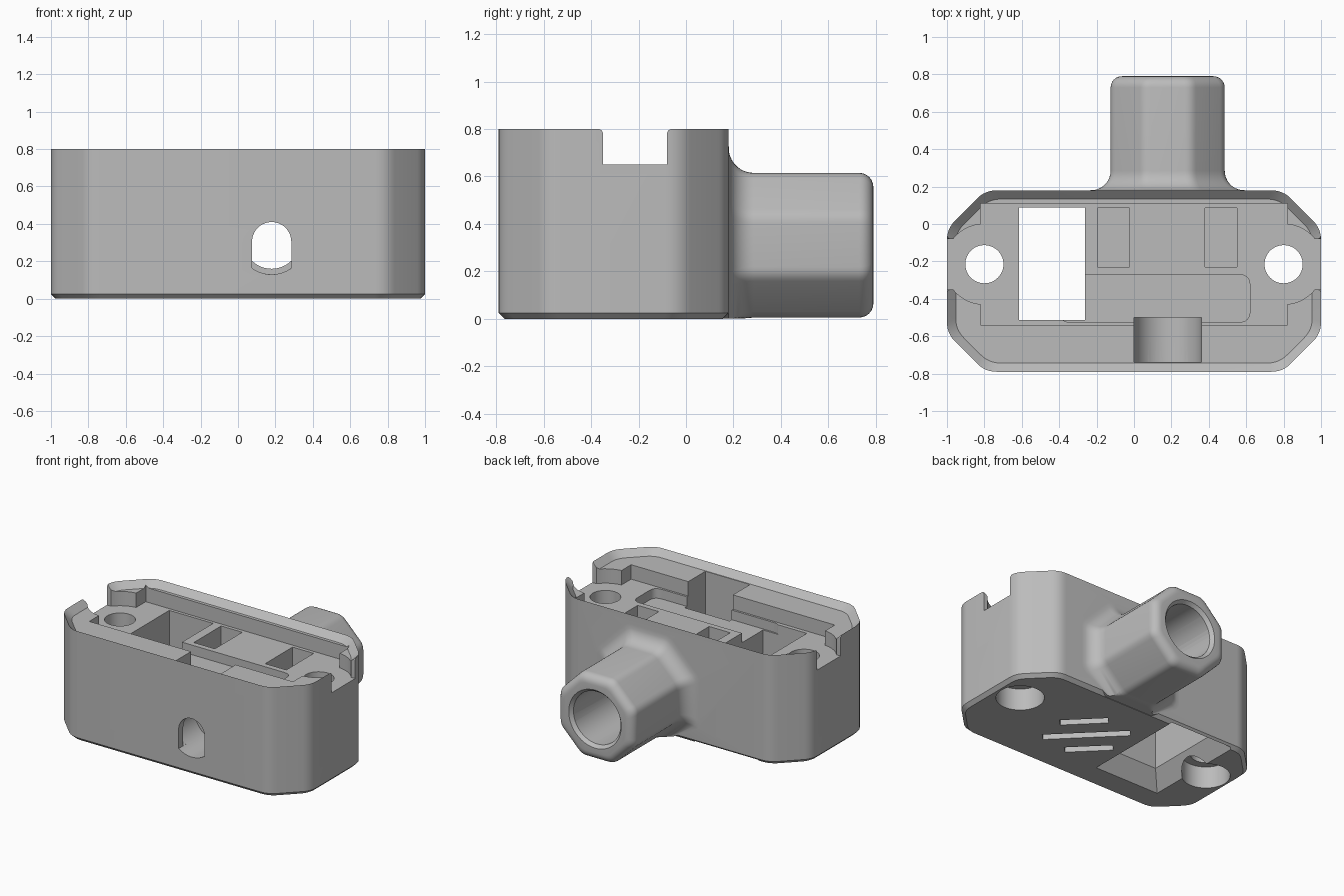
import bpy, bmesh, math
from mathutils import Vector

if "Cube" in bpy.data.objects:
    bpy.data.objects.remove(bpy.data.objects["Cube"])

grey = bpy.data.materials.new("matte_grey")
grey.diffuse_color = (0.5, 0.5, 0.5, 1)
grey.use_nodes = True
grey.node_tree.nodes["Principled BSDF"].inputs["Base Color"].default_value = grey.diffuse_color
CX, CZ = 0.18, 0.31      # axis of the cable passage
HY = -0.215              # screw hole line
YC, HW, HD = -0.305, 1.0, 0.485   # body centre and half sizes


def loft(name, rings):
    """Closed solid through rings that have equal point counts."""
    bm = bmesh.new()
    vs = [[bm.verts.new(p) for p in r] for r in rings]
    n = len(vs[0])
    for a, b in zip(vs, vs[1:]):
        for i in range(n):
            bm.faces.new((a[i], a[(i + 1) % n], b[(i + 1) % n], b[i]))
    bm.faces.new(vs[0][::-1])
    bm.faces.new(vs[-1])
    bmesh.ops.recalc_face_normals(bm, faces=bm.faces)
    me = bpy.data.meshes.new(name)
    bm.to_mesh(me)
    bm.free()
    ob = bpy.data.objects.new(name, me)
    bpy.context.collection.objects.link(ob)
    me.materials.append(grey)
    return ob


def prism(name, pts, a, b, axis="z"):
    """Extrude a 2D profile from a to b along an axis."""
    put = {"z": lambda u, v, t: (u, v, t),
           "y": lambda u, v, t: (u, t, v),
           "x": lambda u, v, t: (t, u, v)}[axis]
    return loft(name, [[put(u, v, t) for u, v in pts] for t in (a, b)])


def rect(x0, x1, y0, y1):
    return [(x0, y0), (x1, y0), (x1, y1), (x0, y1)]


def arc(cx, cy, r, a0=0, a1=360, n=48):
    full = a1 - a0 == 360
    return [(cx + r * math.cos(math.radians(a0 + (a1 - a0) * i / n)),
             cy + r * math.sin(math.radians(a0 + (a1 - a0) * i / n)))
            for i in range(n if full else n + 1)]


def rounded(pts, d, n=6):
    """Round every corner, starting d away from it."""
    out = []
    for i, p in enumerate(pts):
        p, q, s = Vector(p), Vector(pts[i - 1]), Vector(pts[(i + 1) % len(pts)])
        a, b = p + (q - p).normalized() * d, p + (s - p).normalized() * d
        for k in range(n + 1):
            t = k / n
            out.append(tuple(a * (1 - t) ** 2 + p * 2 * t * (1 - t) + b * t * t))
    return out


def outline(inset, z):
    """Body footprint with cut corners, moved inwards."""
    w, d, c = HW - inset, HD - inset, 0.205 - inset * 0.586
    pts = [(w, -d + c), (w, d - c), (w - c, d), (c - w, d),
           (-w, d - c), (-w, c - d), (c - w, -d), (w - c, -d)]
    return [(x, y + YC, z) for x, y in rounded(pts, 0.06)]


def octagon(r, y):
    """Cross-section of the cable neck, flat where it meets the base plane."""
    k = r * math.tan(math.pi / 8)
    pts = [(r, -k), (r, k), (k, r), (-k, r), (-r, k), (-r, -k), (-k, -r), (k, -r)]
    return [(CX + x, y, max(CZ + z, 0.002)) for x, z in rounded(pts, 0.035, 4)]


def boolean(target, tool, op="DIFFERENCE"):
    m = target.modifiers.new(op.lower(), "BOOLEAN")
    m.object, m.operation, m.solver = tool, op, "EXACT"
    bpy.context.view_layer.objects.active = target
    bpy.ops.object.modifier_apply(modifier=m.name)
    bpy.data.objects.remove(tool)


# Body with chamfered base edge and sloped inner rim
housing = loft("housing", [outline(0.025, 0), outline(0, 0.025),
                           outline(0, 0.8), outline(0.047, 0.755)])

# Cable neck: flared root, straight barrel, rounded end
prof = [(0.10, 0.42), (0.18, 0.42)]
prof += [(0.285 - 0.105 * math.cos(math.radians(a)),
          0.41 - 0.105 * math.sin(math.radians(a))) for a in range(10, 91, 10)]
prof += [(0.73 + 0.06 * math.sin(math.radians(a)),
          0.245 + 0.06 * math.cos(math.radians(a))) for a in range(0, 91, 15)]
boolean(housing, loft("neck", [octagon(r, y) for y, r in prof]), "UNION")

cuts = []
# Lid recess
cuts.append(prism("recess", rect(-0.82, 0.82, -0.54, 0.11), 0.65, 1))

for s in (-1, 1):
    # Round screw seat, end notch, screw hole and counterbore
    cuts.append(prism("seat", arc(s * 0.8, HY, 0.215), 0.65, 1))
    notch = [(-0.35, 0.65), (-0.08, 0.65)] + arc(-0.06, 0.78, 0.02, 180, 90, 5)
    notch += [(-0.06, 1), (-0.37, 1)] + arc(-0.37, 0.78, 0.02, 90, 0, 5)
    cuts.append(prism("notch", notch, s * 0.82, s * 1.1, "x"))
    cuts.append(prism("screw_hole", arc(s * 0.8, HY, 0.102), -0.1, 1))
    cuts.append(prism("counterbore", arc(s * 0.8, HY, 0.16), -0.1, 0.16))

# Connector window with a flared mouth underneath
cuts.append(prism("window", rect(-0.615, -0.262, -0.512, 0.088), -0.1, 1))
cuts.append(loft("window_mouth", [
    [(x, y, z) for x, y in rect(-0.615 - e, -0.262 + e, -0.512 - e, 0.088 + e)]
    for e, z in ((0.1, -0.02), (0.0, 0.12))]))

# Shallow wiring groove and two sockets in the floor
groove = [(-0.4, -0.525), (0.62, -0.525), (0.62, -0.27), (-0.4, -0.27)]
cuts.append(prism("groove", rounded(groove, 0.06), 0.58, 1))
for x in (-0.195, 0.38):
    cuts.append(prism("socket", rect(x, x + 0.17, -0.23, 0.085), 0.45, 1))

# Cable passage: U trough, tunnel, wide neck bore and bevelled mouth
trough = arc(CX, CZ, 0.18, 180, 360, 24) + [(CX + 0.18, 1), (CX - 0.18, 1)]
cuts.append(prism("trough", trough, -0.737, -0.5, "y"))
cuts.append(prism("tunnel", arc(CX, CZ, 0.15), -0.6, 0.3, "y"))
cuts.append(prism("bore", arc(CX, CZ, 0.19), 0.2, 0.85, "y"))
cuts.append(loft("bore_mouth", [[(x, y, z) for x, z in arc(CX, CZ, r)]
                                for y, r in ((0.76, 0.185), (0.8, 0.22))]))

# Front opening: round top, straight sides, curved bottom
front = arc(CX, 0.305, 0.105, 0, 180, 20) + arc(CX, CZ, 0.18, 234.3, 305.7, 12)
cuts.append(prism("front_opening", front, -0.9, -0.7, "y"))

# Three diagonal grooves under the base
u, v = Vector((-0.707, 0.707)), Vector((0.707, 0.707))
for off, half in ((-0.18, 0.16), (0, 0.29), (0.18, 0.16)):
    c = Vector((0.15, -0.31)) + v * off
    pts = [tuple(c + u * half * a + v * 0.032 * b)
           for a, b in ((-1, -1), (1, -1), (1, 1), (-1, 1))]
    cuts.append(prism("base_groove", pts, -0.1, 0.05))

for tool in cuts:
    boolean(housing, tool)

bpy.ops.object.select_all(action="DESELECT")
housing.select_set(True)
bpy.context.view_layer.objects.active = housing
bpy.ops.object.shade_smooth_by_angle(angle=math.radians(30))
